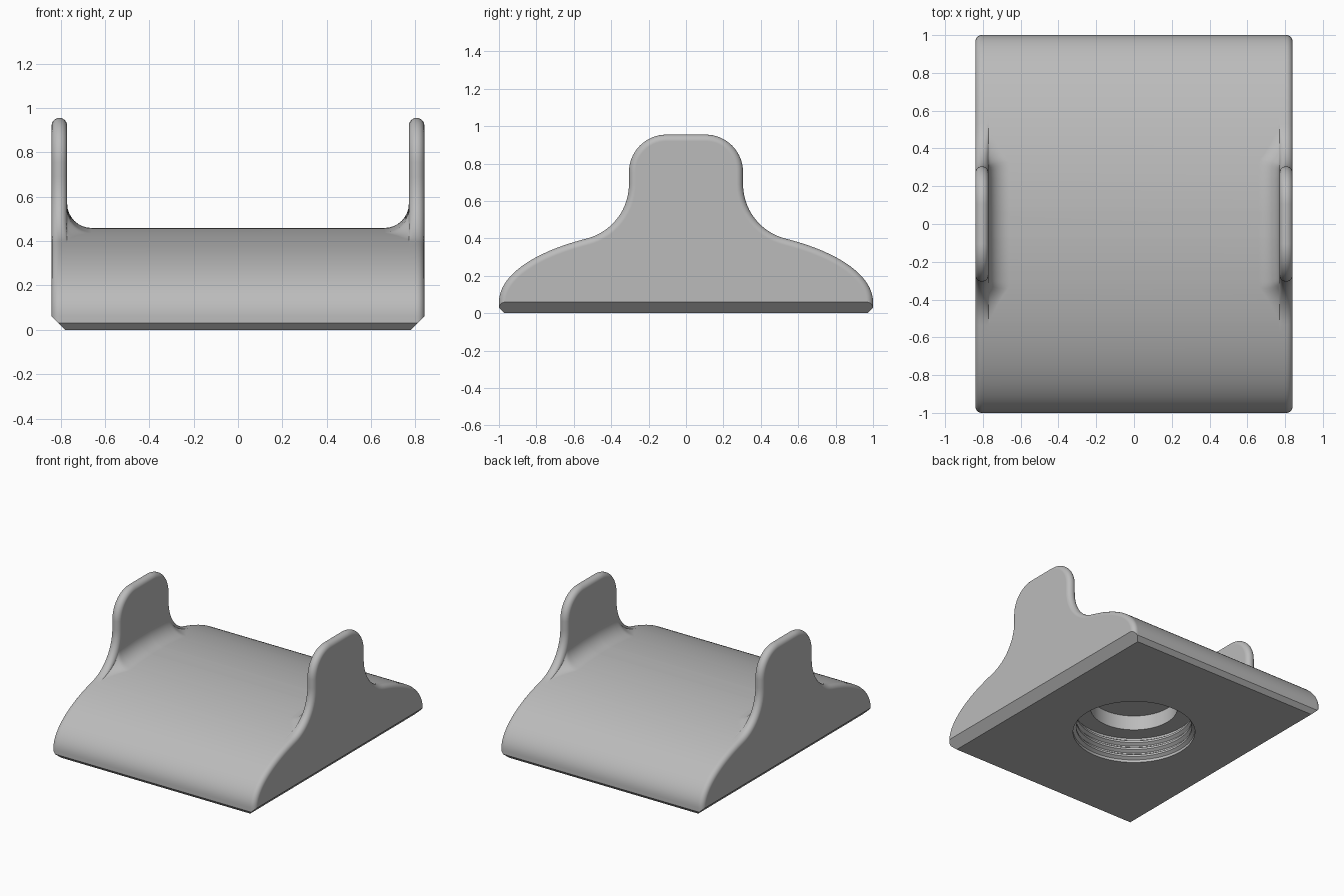
import bpy, bmesh
from math import sin, cos, pi, radians, sqrt
from mathutils import Vector

if "Cube" in bpy.data.objects:
    bpy.data.objects.remove(bpy.data.objects["Cube"], do_unlink=True)

HALF_X, INNER_X, EDGE, FILLET = 0.84, 0.77, 0.035, 0.11
ROOT_Y = 0.534                    # where the tab outline meets the base curve


def make_material(name, value):
    mat = bpy.data.materials.new(name)
    mat.use_nodes = True
    colour = (value, value, value, 1)
    mat.diffuse_color = colour
    mat.node_tree.nodes["Principled BSDF"].inputs["Base Color"].default_value = colour
    return mat


def make_object(name, bm, mat):
    mesh = bpy.data.meshes.new(name)
    bm.to_mesh(mesh)
    bm.free()
    obj = bpy.data.objects.new(name, mesh)
    bpy.context.collection.objects.link(obj)
    mesh.materials.append(mat)
    return obj


def base_z(y):
    return 0.06 + 0.4 * sqrt(max(0, 1 - y * y))


def half_outline():
    """Outline point, normal and matching base point, from the bottom rim to the tab top."""
    out = [(Vector((1, 0)), Vector((1, 0)), Vector((1, 0)))]
    steps, root = 20, radians(57.7)
    for i in range(steps):        # elliptical flank
        a = root * i / steps
        p = Vector((cos(a), 0.06 + 0.4 * sin(a)))
        out.append((p, Vector((0.4 * cos(a), sin(a))).normalized(), p))
    tab, steps = [], 14
    for i in range(steps + 1):    # concave sweep up into the tab
        a = radians(256.3 + (180 - 256.3) * i / steps)
        d = Vector((cos(a), sin(a)))
        tab.append((Vector((0.605, 0.69)) + d * 0.3, -d))
    for i in range(steps + 1):    # rounded tab shoulder
        a = pi / 2 * i / steps
        d = Vector((cos(a), sin(a)))
        tab.append((Vector((0.105, 0.755)) + d * 0.2, d))
    lengths = [0]
    for (p, _), (q, _) in zip(tab, tab[1:]):
        lengths.append(lengths[-1] + (q - p).length)
    total = lengths[-1] + 0.105
    for (p, n), run in zip(tab, lengths):
        y = ROOT_Y * (1 - run / total)
        out.append((p, n, Vector((y, base_z(y)))))
    return out


def column(p, n, b):
    """Path from the middle of the base, up the inner tab face and over its edge."""
    rise = (p - b).length
    w = min(1, rise / 0.1)
    up = p - n * EDGE * w - b
    r = min(FILLET, 0.6 * up.length)
    d = up.normalized() if up.length > 0.0001 else up
    path, steps = [(0, b)], 8
    angles = [pi / 2 * i / steps for i in range(steps + 1)]
    path += [(INNER_X - r * (1 - sin(a)), b + d * r * (1 - cos(a))) for a in angles]
    path += [(INNER_X + EDGE * (1 - cos(a)), p - n * EDGE * w * (1 - sin(a))) for a in angles]
    path += [(INNER_X + EDGE * (1 + sin(a)), p - n * EDGE * (1 - cos(a))) for a in angles[1:]]
    return [(-x, q) for x, q in reversed(path[1:])] + path


def build_body():
    bm = bmesh.new()
    half = [column(*item) for item in half_outline()]
    cols = [[bm.verts.new((x, q.x, q.y)) for x, q in c] for c in half]
    cols += [[bm.verts.new((x, -q.x, q.y)) for x, q in c] for c in reversed(half)]
    for a, b in zip(cols, cols[1:]):
        for i in range(len(a) - 1):
            bm.faces.new((a[i], a[i + 1], b[i + 1], b[i]))
    bm.faces.new([c[0] for c in cols])
    bm.faces.new([c[-1] for c in reversed(cols)])
    bm.faces.new(cols[0][::-1] + cols[-1])
    bmesh.ops.remove_doubles(bm, verts=bm.verts[:], dist=0.0003)
    bmesh.ops.dissolve_degenerate(bm, edges=bm.edges[:], dist=0.0001)
    # chamfers around the underside
    for s in (-1, 1):
        for co, no in (((s * 0.78, 0, 0), (s, 0, -1)), ((0, s * 0.97, 0), (0, s, -1))):
            cut = bmesh.ops.bisect_plane(bm, geom=bm.verts[:] + bm.edges[:] + bm.faces[:],
                                         dist=0.00001, plane_co=co, plane_no=no,
                                         clear_outer=True)
            edges = [e for e in cut["geom_cut"]
                     if isinstance(e, bmesh.types.BMEdge) and e.is_boundary]
            bmesh.ops.edgeloop_fill(bm, edges=edges)
    bmesh.ops.recalc_face_normals(bm, faces=bm.faces[:])
    return bm


def build_socket():
    """Solid of revolution for the ribbed, stepped socket."""
    profile = [(0, -0.1), (0.42, -0.1)]
    for i in range(3):
        z = 0.02 + 0.055 * i
        profile += [(0.42, z), (0.398, z + 0.015), (0.398, z + 0.03), (0.42, z + 0.045)]
    profile += [(0.42, 0.19), (0.3, 0.19), (0.3, 0.3), (0, 0.3)]
    bm = bmesh.new()
    verts = [bm.verts.new((r, 0, z)) for r, z in profile]
    edges = [bm.edges.new(pair) for pair in zip(verts, verts[1:])]
    bmesh.ops.spin(bm, geom=verts + edges, cent=(0, 0, 0), axis=(0, 0, 1),
                   angle=2 * pi, steps=64)
    bmesh.ops.remove_doubles(bm, verts=bm.verts[:], dist=0.0001)
    bmesh.ops.recalc_face_normals(bm, faces=bm.faces[:])
    return bm


grey = make_material("light grey", 0.5)
body = make_object("saddle_body", build_body(), grey)
cutter = make_object("socket_cutter", build_socket(), grey)
cutter.hide_render = True

# cut the socket into the underside
cut = body.modifiers.new("socket", 'BOOLEAN')
cut.operation = 'DIFFERENCE'
cut.solver = 'EXACT'
cut.object = cutter
bpy.ops.object.select_all(action='DESELECT')
body.select_set(True)
bpy.context.view_layer.objects.active = body
bpy.ops.object.modifier_apply(modifier=cut.name)
bpy.data.objects.remove(cutter, do_unlink=True)

# smooth the curves, keep the hard edges
bpy.ops.object.shade_smooth_by_angle(angle=radians(30))
weighted = body.modifiers.new("even_shading", 'WEIGHTED_NORMAL')
weighted.keep_sharp = True
